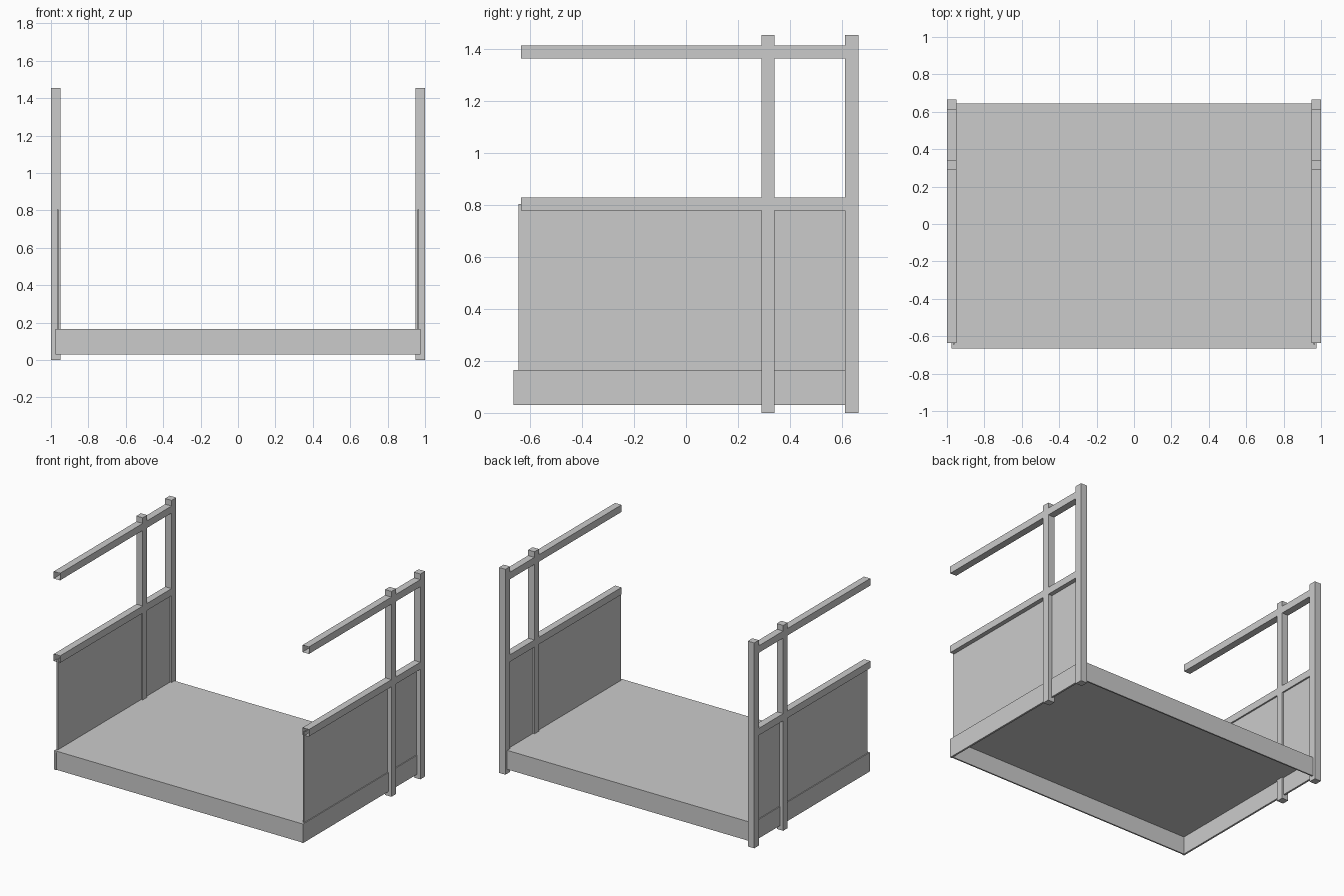
import bpy, bmesh
from mathutils import Vector

if "Cube" in bpy.data.objects:
    bpy.data.objects.remove(bpy.data.objects["Cube"])


def box(name, x, y, z, open_front=False):
    """Box from axis ranges; open_front leaves the -y end uncapped."""
    lo, hi = Vector((x[0], y[0], z[0])), Vector((x[1], y[1], z[1]))
    bm = bmesh.new()
    bmesh.ops.create_cube(bm, size=1)
    for v in bm.verts:
        v.co = Vector((a + b) / 2 + c * (b - a) for a, b, c in zip(lo, hi, v.co))
    bm.normal_update()
    if open_front:
        caps = [f for f in bm.faces if f.normal.y < -0.9]
        bmesh.ops.delete(bm, geom=caps, context='FACES_ONLY')
    mesh = bpy.data.meshes.new(name)
    bm.to_mesh(mesh)
    bm.free()
    obj = bpy.data.objects.new(name, mesh)
    bpy.context.collection.objects.link(obj)
    return obj


def mirror(obj):
    """Repeat a right-hand part on the left."""
    obj.modifiers.new("Mirror", 'MIRROR').use_axis[0] = True


# Platform: thin deck with a skirt, open underneath
SKIRT = (0.03, 0.155)
box("deck", (-0.975, 0.975), (-0.665, 0.645), (0.155, 0.165))
box("front_skirt", (-0.962, 0.962), (-0.66, -0.65), SKIRT)
box("back_skirt", (-0.962, 0.962), (0.635, 0.645), SKIRT)
mirror(box("side_skirt", (0.962, 0.975), (-0.665, 0.645), SKIRT))

# Side panels
mirror(box("side_panel", (0.961, 0.969), (-0.645, 0.64), (0.165, 0.805)))

# Square posts
TUBE = (0.95, 1.0)
for name, y in (("middle_post", (0.29, 0.34)), ("back_post", (0.613, 0.665))):
    mirror(box(name, TUBE, y, (0, 1.455)))

# Hollow rails, cut between the posts
for name, z in (("lower_rail", (0.78, 0.83)), ("upper_rail", (1.365, 1.415))):
    mirror(box(name + "_front", TUBE, (-0.635, 0.29), z, open_front=True))
    mirror(box(name + "_back", TUBE, (0.34, 0.613), z))
